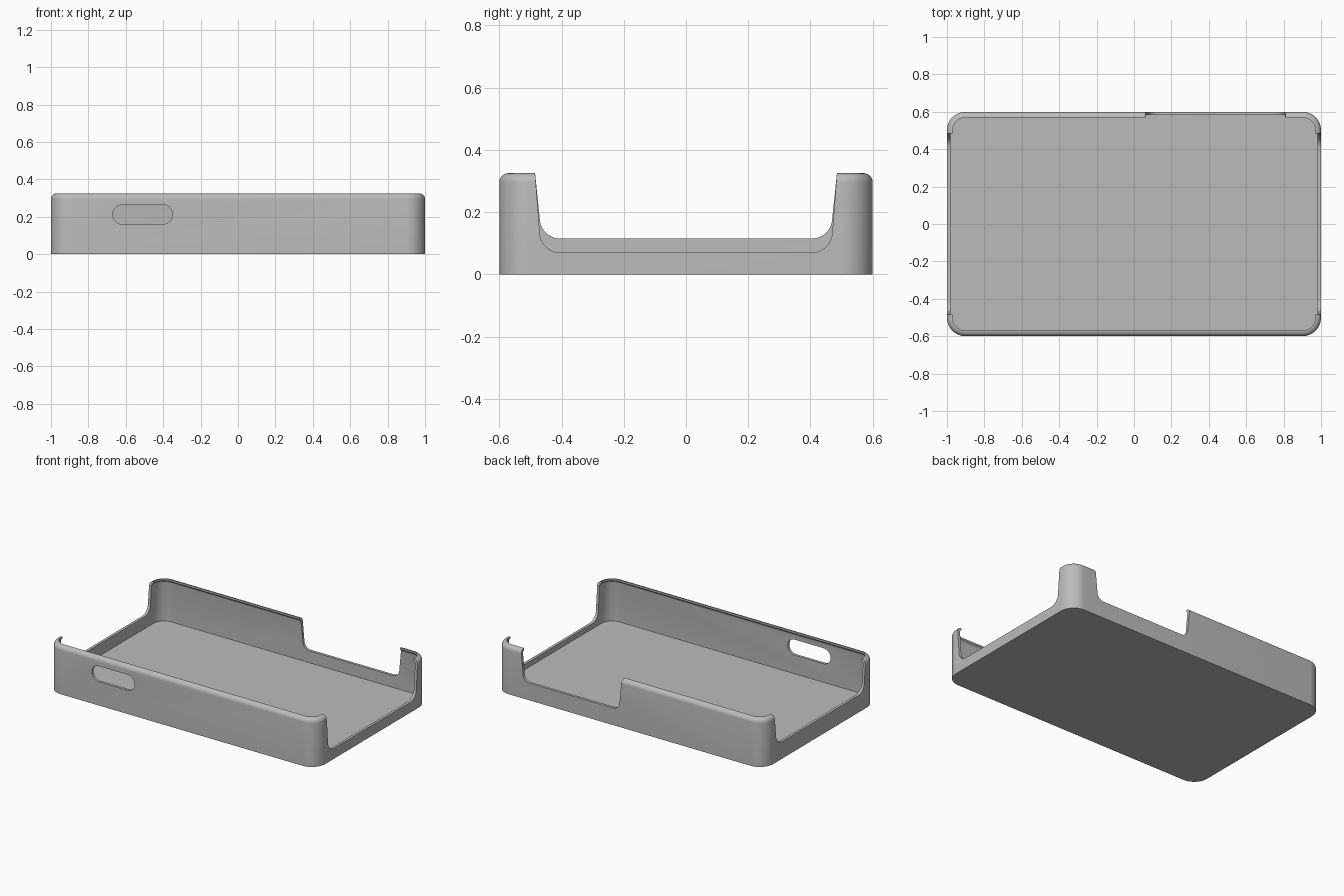
import bpy, bmesh, math

if "Cube" in bpy.data.objects:
    bpy.data.objects.remove(bpy.data.objects["Cube"])

HX, HY, H, R = 1.0, 0.6, 0.325, 0.1     # half length, half depth, height, corner radius
WALL, LIP, FLOOR = 0.018, 0.03, 0.035
SEG = 12

grey = bpy.data.materials.new("plain grey")
grey.diffuse_color = (0.5, 0.5, 0.5, 1)
grey.use_nodes = True
grey.node_tree.nodes["Principled BSDF"].inputs["Base Color"].default_value = grey.diffuse_color


def make_object(name, bm):
    bmesh.ops.recalc_face_normals(bm, faces=bm.faces)
    mesh = bpy.data.meshes.new(name)
    bm.to_mesh(mesh)
    bm.free()
    ob = bpy.data.objects.new(name, mesh)
    bpy.context.collection.objects.link(ob)
    mesh.materials.append(grey)
    return ob


def arc(cx, cy, r, a0, a1, n=SEG):
    return [(cx + r * math.cos(math.radians(a0 + (a1 - a0) * i / n)),
             cy + r * math.sin(math.radians(a0 + (a1 - a0) * i / n))) for i in range(n + 1)]


def rounded_ring(bm, inset, z):
    r, pts = R - inset, []
    for k, (sx, sy) in enumerate([(1, 1), (-1, 1), (-1, -1), (1, -1)]):
        pts += arc(sx * (HX - R), sy * (HY - R), r, 90 * k, 90 * k + 90)
    return [bm.verts.new((x, y, z)) for x, y in pts]


# Tray shell: wall section (inset, height) from outer bottom over the lip to the floor
section = [(0, 0)]
section += [(LIP - x, z) for x, z in arc(0, H - LIP, LIP, 0, 90, 6)]
section += [(LIP, H - 0.012)]
section += [(LIP - x, z) for x, z in arc(0, H - LIP, LIP - WALL, 60, 0, 3)]
section += [(WALL, FLOOR)]
bm = bmesh.new()
rings = [rounded_ring(bm, i, z) for i, z in section]
for a, b in zip(rings, rings[1:]):
    n = len(a)
    for j in range(n):
        bm.faces.new((a[j], a[(j + 1) % n], b[(j + 1) % n], b[j]))
bm.faces.new(rings[0])
bm.faces.new(rings[-1])
tray = make_object("tray", bm)


def notch(center, half, bottom, r, slant=0.015):
    """Open-topped outline with leaning sides and rounded lower corners."""
    w = half - slant
    right = [(half, 0.4), (half, H)] + arc(w - r, bottom + r, r, 0, -90)
    return [(center + u, z) for u, z in right] + [(center - u, z) for u, z in reversed(right)]


def cut(outline, axis, start, end):
    """Extrude an outline along an axis and cut it out of the tray."""
    bm = bmesh.new()
    place = (lambda u, z, d: (d, u, z)) if axis == "x" else (lambda u, z, d: (u, d, z))
    a, b = [[bm.verts.new(place(u, z, d)) for u, z in outline] for d in (start, end)]
    n = len(a)
    for j in range(n):
        bm.faces.new((a[j], a[(j + 1) % n], b[(j + 1) % n], b[j]))
    bm.faces.new(a)
    bm.faces.new(b)
    cutter = make_object("cutter", bm)
    cutter.hide_render = True
    mod = tray.modifiers.new("cut", "BOOLEAN")
    mod.operation, mod.solver, mod.object = "DIFFERENCE", "EXACT", cutter
    bpy.context.view_layer.objects.active = tray
    bpy.ops.object.modifier_apply(modifier=mod.name)
    bpy.data.objects.remove(cutter)


# Wide openings in both ends and in the back wall
cut(notch(0, 0.485, 0.07, 0.065), "x", 0.9, 1.1)
cut(notch(0, 0.485, 0.115, 0.065), "x", -1.1, -0.9)
cut(notch(0.435, 0.375, 0.115, 0.05), "y", 0.5, 0.7)

# Pill-shaped slot in the front wall
cut(arc(-0.4025, 0.2125, 0.0525, -90, 90) + arc(-0.6175, 0.2125, 0.0525, 90, 270),
    "y", -0.7, -0.5)

# Smooth the rounded corners and lip, keep cut edges crisp
bpy.ops.object.select_all(action="DESELECT")
tray.select_set(True)
bpy.context.view_layer.objects.active = tray
bpy.ops.object.shade_smooth_by_angle(angle=math.radians(30))
